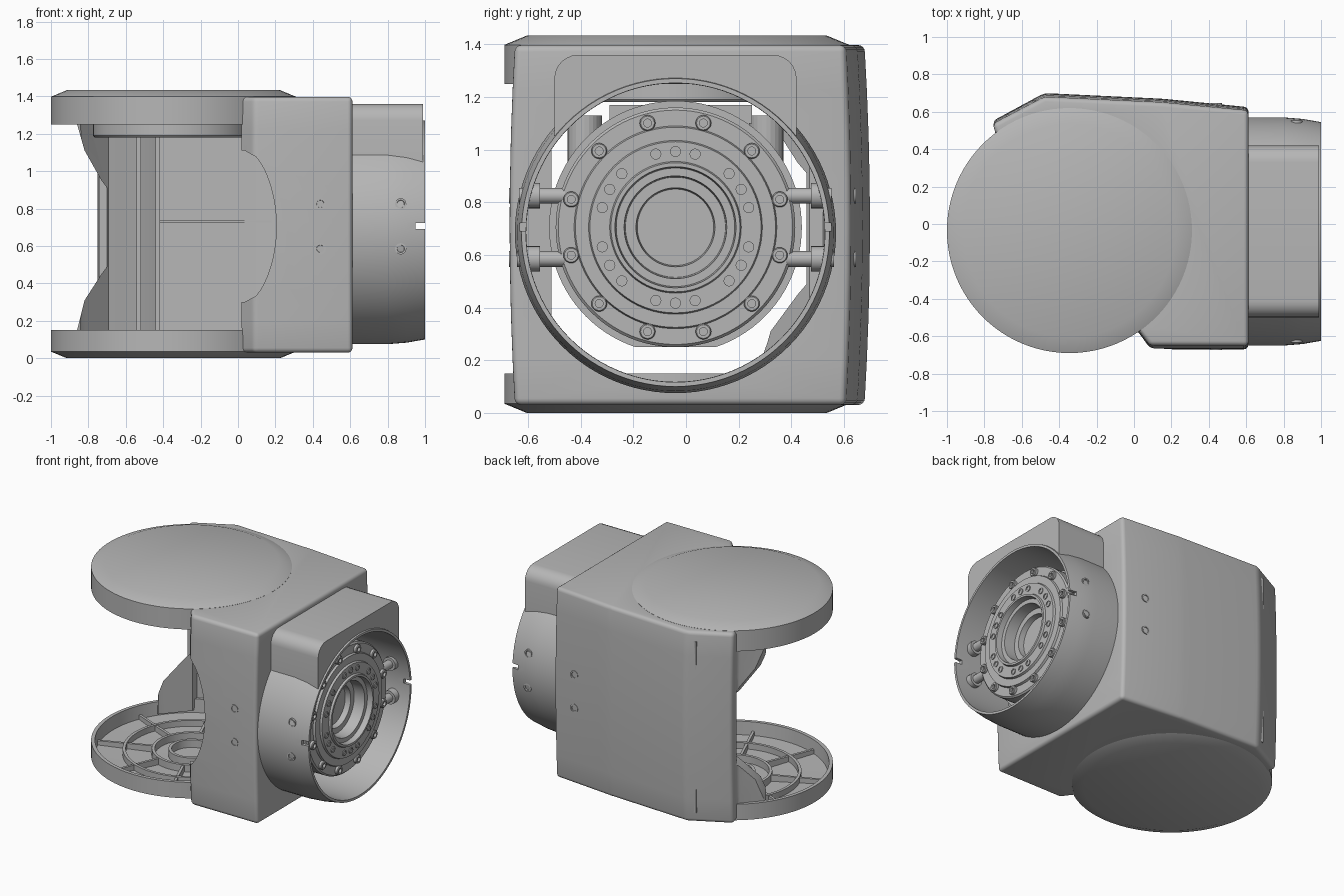
import bpy, bmesh
from math import radians, sin, cos, pi, sqrt
from mathutils import Matrix, Vector

if "Cube" in bpy.data.objects:
    bpy.data.objects.remove(bpy.data.objects["Cube"])

grey = bpy.data.materials.new("satin grey")
grey.use_nodes = True
COLOR = (0.47, 0.47, 0.47, 1)
grey.diffuse_color = COLOR
grey.node_tree.nodes["Principled BSDF"].inputs["Base Color"].default_value = COLOR

DISC = Vector((-0.345, -0.035, 0))      # pivot axis of the two round covers
HUB = Vector((0, -0.04, 0.685))         # axis of the output collar
TO_X = Matrix.Rotation(pi / 2, 4, 'Y')  # turns local z to world x
TO_Y = Matrix.Rotation(-pi / 2, 4, 'X')
XZ = Matrix.Rotation(pi / 2, 4, 'X')    # profile x,y becomes world x,z, depth -y
YZ = Matrix(((0, 0, 1, 0), (1, 0, 0, 0), (0, 1, 0, 0), (0, 0, 0, 1)))


def finish(name, bm, matrix=Matrix()):
    bm.transform(matrix)
    bmesh.ops.recalc_face_normals(bm, faces=bm.faces)
    mesh = bpy.data.meshes.new(name)
    bm.to_mesh(mesh)
    bm.free()
    mesh.materials.append(grey)
    ob = bpy.data.objects.new(name, mesh)
    bpy.context.collection.objects.link(ob)
    return ob


def activate(ob):
    bpy.ops.object.select_all(action='DESELECT')
    ob.select_set(True)
    bpy.context.view_layer.objects.active = ob


def smooth(ob, angle=30):
    activate(ob)
    bpy.ops.object.shade_smooth_by_angle(angle=radians(angle))
    return ob


def prism(name, points, low, high, matrix=Matrix(), bevel=0, bulge=0):
    """Extrude an outline, with optional rounded edges and barrelled y sides."""
    bm = bmesh.new()
    base = bm.faces.new([bm.verts.new((x, y, low)) for x, y in points])
    new = bmesh.ops.extrude_face_region(bm, geom=[base])["geom"]
    bmesh.ops.translate(bm, vec=(0, 0, high - low),
                        verts=[v for v in new if isinstance(v, bmesh.types.BMVert)])
    bmesh.ops.recalc_face_normals(bm, faces=bm.faces)
    if bevel:
        bmesh.ops.bevel(bm, geom=bm.edges[:], offset=bevel, segments=4,
                        profile=0.5, affect='EDGES')
    if bulge:
        middle, half = (low + high) / 2, (high - low) / 2
        for i in range(1, 8):
            bmesh.ops.bisect_plane(bm, geom=bm.verts[:] + bm.edges[:] + bm.faces[:],
                                   plane_co=(0, 0, low + half * i / 4), plane_no=(0, 0, 1))
        for v in bm.verts:
            v.co.y *= 1 - bulge * ((v.co.z - middle) / half) ** 2
    return finish(name, bm, matrix)


def lathe(name, profile, matrix=Matrix(), steps=96):
    """Revolve (radius, height) points about z."""
    bm = bmesh.new()
    verts = [bm.verts.new((r, 0, h)) for r, h in profile]
    edges = [bm.edges.new(p) for p in zip(verts, verts[1:])]
    bmesh.ops.spin(bm, geom=verts + edges, axis=(0, 0, 1), cent=(0, 0, 0),
                   angle=2 * pi, steps=steps)
    bmesh.ops.remove_doubles(bm, verts=bm.verts, dist=1e-4)
    return finish(name, bm, matrix)


def rod(name, radius, low, high, matrix=Matrix(), steps=24):
    return lathe(name, [(0, low), (radius, low), (radius, high), (0, high)], matrix, steps)


def box(name, low, high, matrix=Matrix()):
    pts = [(low[0], low[1]), (high[0], low[1]), (high[0], high[1]), (low[0], high[1])]
    return prism(name, pts, low[2], high[2], matrix)


def cut(ob, cutter):
    cutter.hide_render = True
    mod = ob.modifiers.new("cut", 'BOOLEAN')
    mod.operation, mod.solver, mod.object = 'DIFFERENCE', 'EXACT', cutter
    activate(ob)
    bpy.ops.object.modifier_apply(modifier=mod.name)
    bpy.data.objects.remove(cutter)


def join(name, parts):
    activate(parts[0])
    for p in parts:
        p.select_set(True)
    bpy.ops.object.join()
    parts[0].name = name
    return smooth(parts[0])


at_disc = Matrix.Translation(DISC)
at_hub = Matrix.Translation(HUB) @ TO_X

# Housing: a hollow shell, open towards the pivot side
outline = [(0.612, -0.67), (0.612, 0.625), (0.15, 0.67), (-0.48, 0.7),
           (-0.757, 0.55), (-0.735, 0.487), (-0.87, 0.33), (0.02, -0.58), (0.085, -0.67)]
cavity = [(0.572, -0.625), (0.572, 0.575), (0.15, 0.62), (-0.43, 0.645), (-0.54, 0.58),
          (-0.69, 0.52), (-0.69, 0.47), (-0.83, 0.31), (-1.2, -0.2), (-0.4, -1.0),
          (0.03, -0.56), (0.105, -0.625)]
housing = prism("housing", outline, 0.03, 1.397, bevel=0.025, bulge=0.03)
cut(housing, prism("cavity", cavity, 0.07, 1.357))
for low, high in ((-0.1, 0.075), (1.352, 1.6)):
    cut(housing, rod("cover_seat", 0.645, low, high, at_disc, 96))
cut(housing, rod("collar_hole", 0.568, 0.3, 0.8, at_hub, 96))

# Scalloped front edge and scalloped rear flare
scallop = [(-0.3, 0.3)]
scallop += [(0.035 + 0.17 * sqrt(abs(sin(pi * t / 24))), 0.3 + 0.81 * t / 24) for t in range(25)]
scallop += [(-0.3, 1.11)]
cut(housing, prism("front_scallop", scallop, 0.3, 1, XZ))
flare = [(-1.2, 0.15), (-0.86, 0.15), (-0.82, 0.31), (-0.73, 0.45), (-0.7, 0.49),
         (-0.7, 0.91), (-0.73, 0.95), (-0.82, 1.11), (-0.86, 1.25), (-1.2, 1.25)]
cut(housing, prism("rear_scallop", flare, -0.487, 1, XZ))
smooth(housing)

# Ribs and seam on the inside of the rear wall, and a stiffening lip on the front wall
for x in (-0.53, -0.43):
    box("wall_rib", (x - 0.012, 0.57, 0.1), (x + 0.012, 0.66, 1.33))
box("wall_seam", (-0.42, 0.617, 0.725), (0.2, 0.645, 0.735))
box("front_lip", (0.215, -0.64, 0.075), (0.24, -0.51, 1.35))


# Round covers: shallow pans with rings and spokes inside
def cover(name, rim, matrix):
    parts = [lathe("pan", [(0, 0), (0.57, 0), (0.655, 0.035),
                           (0.655, rim), (0.63, rim), (0.625, 0.055), (0, 0.03)], matrix)]
    for r in (0.13, 0.24, 0.43):
        parts.append(lathe("ring", [(r, 0.02), (r, 0.09), (r + 0.02, 0.09),
                                    (r + 0.02, 0.02)], matrix, 64))
    for i in range(8):
        turn = Matrix.Rotation(radians(22.5 + 45 * i), 4, 'Z')
        parts.append(box("spoke", (0.24, -0.009, 0.032), (0.635, 0.009, 0.085), matrix @ turn))
    join(name, parts)


cover("bottom_cover", 0.15, at_disc)
cover("top_cover", 0.183, Matrix.Translation(DISC + Vector((0, 0, 1.433)))
      @ Matrix.Rotation(pi, 4, 'X'))
smooth(lathe("top_mount_ring", [(0.36, 1.39), (0.36, 1.18), (0.42, 1.18),
                                (0.43, 1.19), (0.43, 1.39)], at_disc))

# Output collar with side notches
collar = lathe("collar", [(0.567, 0.58), (0.61, 0.58), (0.61, 0.8), (0.602, 0.9),
                          (0.585, 1.0), (0.568, 1.0), (0.567, 0.9), (0.567, 0.58)], at_hub)
cut(collar, box("notch", (0.95, -1, 0.69), (1.1, 1, 0.722)))
smooth(collar)

# Raised block on top of the collar
block = [(-0.5, 0.9), (0.42, 0.9)]
for cy, start in ((0.33, 0), (-0.41, 90)):
    block += [(cy + 0.09 * cos(radians(start + a)), 1.27 + 0.09 * sin(radians(start + a)))
              for a in range(0, 91, 15)]
hood = prism("collar_hood", block, 0.58, 0.988, YZ)
cut(hood, rod("hood_bore", 0.57, 0.3, 1.2, at_hub, 96))
smooth(hood)

# Drive unit: stepped flange with a recessed centre, on a wider flat-bottomed body
at_drive = Matrix.Translation((0, -0.04, 0.705)) @ TO_X
smooth(lathe("drive_unit", [
    (0, 0.6), (0.43, 0.6), (0.43, 0.78), (0.455, 0.78), (0.455, 0.885),
    (0.445, 0.895), (0.385, 0.895), (0.38, 0.91), (0.33, 0.91), (0.325, 0.925),
    (0.25, 0.925), (0.245, 0.94), (0.23, 0.94), (0.225, 0.90), (0.195, 0.90),
    (0.19, 0.82), (0.15, 0.82), (0.145, 0.78), (0, 0.78)], at_drive))
body = rod("drive_body", 0.48, 0.32, 0.72, at_drive, 96)
cut(body, box("flat_base", (0, -1, 0), (1, 1, 0.25)))
smooth(body)


def around(radius, degrees):
    a = radians(degrees)
    return Matrix.Translation((0, -0.04 + radius * cos(a), 0.705 + radius * sin(a))) @ TO_X


# Flange bolts with sockets, and the inner ring of pins
bolt = [(0, 0.88), (0.03, 0.88), (0.03, 0.912), (0.026, 0.917),
        (0.015, 0.917), (0.015, 0.9), (0, 0.9)]
join("flange_bolts", [lathe("bolt", bolt, around(0.41, 15 + 30 * i), 20) for i in range(12)])
pins = [i * 15 for i in range(24) if i % 12 and i not in (4, 8, 16, 20)]
join("flange_pins", [lathe("pin", [(0, 0.92), (0.021, 0.92), (0.021, 0.931),
                                   (0.013, 0.931), (0.013, 0.926), (0, 0.926)],
                           around(0.288, a), 16) for a in pins])

# Bridge and shoulders above the drive unit
box("drive_bridge", (0.3, -0.29, 1.1), (0.6, 0.25, 1.17))
for side in (-1, 1):
    rod("drive_shoulder", 0.065, 0.9, 1.13, Matrix.Translation((0.42, -0.04 + side * 0.345, 0)))

# Clamp screws through the collar, and screw heads on the housing
ring_head = [(0.03, -0.03), (0.03, 0.004), (0.02, 0.004), (0.018, -0.008), (0, -0.008)]
for side in (-1, 1):
    face = TO_Y if side > 0 else TO_Y @ Matrix.Rotation(pi, 4, 'X')
    for z in (0.585, 0.825):
        reach = sqrt(0.6 ** 2 - (z - HUB.z) ** 2)
        stem = Matrix.Translation((0.87, -0.04, z)) @ face
        join("clamp_screw", [rod("shank", 0.03, 0.42, 0.54, stem),
                             rod("collar_boss", 0.048, 0.515, 0.57, stem),
                             lathe("head", ring_head,
                                   stem @ Matrix.Translation((0, 0, reach + 0.006)), 24)])
        y = 0.642 if side > 0 else -0.669
        smooth(lathe("housing_screw", ring_head, Matrix.Translation((0.44, y, z)) @ face, 24))
